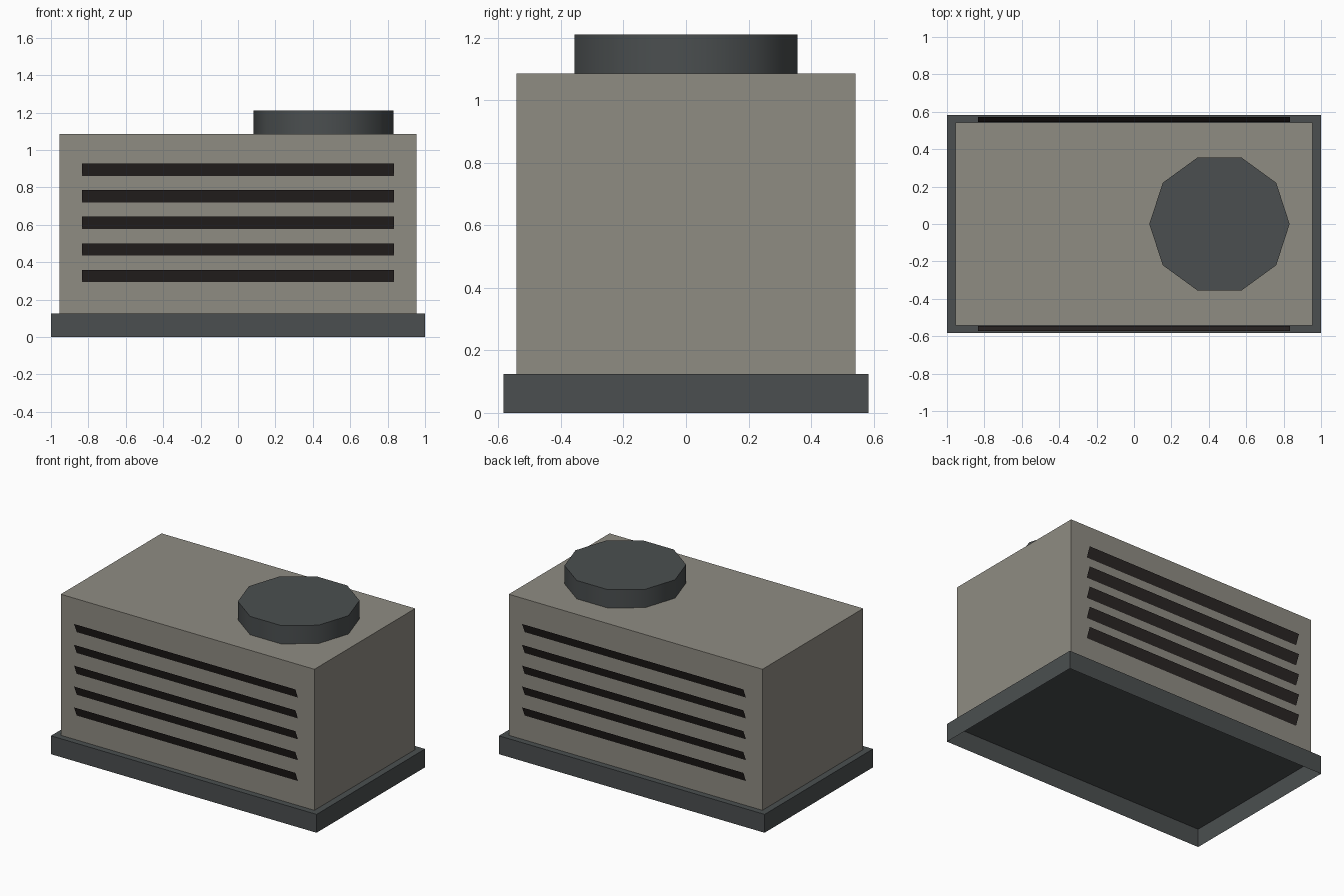
import bpy, bmesh, math

if "Cube" in bpy.data.objects:
    bpy.data.objects.remove(bpy.data.objects["Cube"])


def material(name, rgb):
    m = bpy.data.materials.new(name)
    m.diffuse_color = (*rgb, 1)
    m.use_nodes = True
    m.node_tree.nodes["Principled BSDF"].inputs["Base Color"].default_value = m.diffuse_color
    return m


warm_grey = material("warm_grey", (0.275, 0.262, 0.226))
dark_slate = material("dark_slate", (0.070, 0.078, 0.080))
near_black = material("near_black", (0.025, 0.020, 0.019))


def finish(name, bm, mat):
    mesh = bpy.data.meshes.new(name)
    bm.to_mesh(mesh)
    bm.free()
    mesh.materials.append(mat)
    ob = bpy.data.objects.new(name, mesh)
    bpy.context.collection.objects.link(ob)
    return ob


def open_box(name, half_x, half_y, z0, z1, mat):
    """Box shell without a bottom face."""
    bm = bmesh.new()
    bmesh.ops.create_cube(bm, size=2)
    for v in bm.verts:
        v.co = (v.co.x * half_x, v.co.y * half_y, z1 if v.co.z > 0 else z0)
    bm.normal_update()
    bottom = [f for f in bm.faces if f.normal.z < -0.5]
    bmesh.ops.delete(bm, geom=bottom, context='FACES_ONLY')
    return finish(name, bm, mat)


# Plinth and housing
open_box("base", 1.0, 0.583, 0.0, 0.125, dark_slate)
open_box("housing", 0.955, 0.542, 0.125, 1.085, warm_grey)

# Ten-sided fan cap on the roof
bm = bmesh.new()
bmesh.ops.create_cone(bm, cap_ends=True, segments=10, radius1=0.375,
                      radius2=0.375, depth=0.125)
# Put a corner on the x axis
corner = bm.verts[:][0].co
turn = -math.atan2(corner.y, corner.x)
for v in bm.verts:
    a = math.atan2(v.co.y, v.co.x) + turn
    v.co = (0.457 + 0.375 * math.cos(a), 0.375 * math.sin(a), v.co.z + 1.1475)
fan = finish("fan_cap", bm, dark_slate)
bpy.context.view_layer.objects.active = fan
fan.select_set(True)
bpy.ops.object.shade_smooth_by_angle(angle=math.radians(40))

# Tilted louvre sheets, top edge leaning outwards, on front and back
for side, label in ((-1, "front"), (1, "back")):
    bm = bmesh.new()
    for i in range(5):
        z = 0.326 + 0.142 * i
        pts = [(-0.833, 0.545, z - 0.033), (0.833, 0.545, z - 0.033),
               (0.833, 0.573, z + 0.033), (-0.833, 0.573, z + 0.033)]
        # Rotating the coordinates by 180 degrees keeps normals outward
        verts = [bm.verts.new((x * side, y * side, h)) for x, y, h in pts]
        bm.faces.new(verts[::-1])
    finish(label + "_louvres", bm, near_black)
